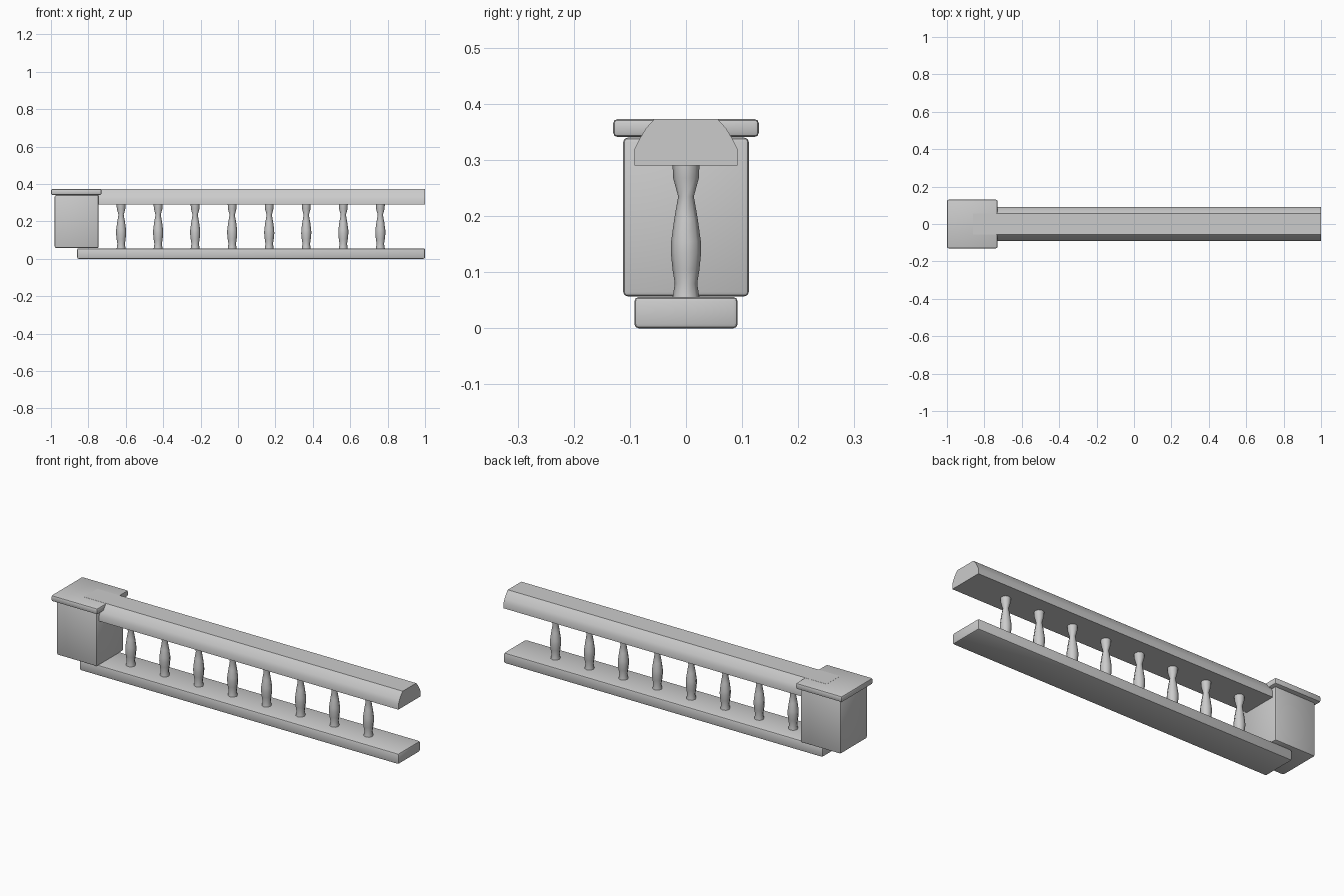
import bpy, bmesh, math

if "Cube" in bpy.data.objects:
    bpy.data.objects.remove(bpy.data.objects["Cube"])


def finish(name, bm, smooth_angle=30):
    bmesh.ops.recalc_face_normals(bm, faces=bm.faces)
    me = bpy.data.meshes.new(name)
    bm.to_mesh(me)
    bm.free()
    ob = bpy.data.objects.new(name, me)
    bpy.context.collection.objects.link(ob)
    bpy.ops.object.select_all(action='DESELECT')
    ob.select_set(True)
    bpy.context.view_layer.objects.active = ob
    bpy.ops.object.shade_smooth_by_angle(angle=math.radians(smooth_angle))
    return ob


def box(name, x0, x1, half_y, z0, z1, bevel):
    bm = bmesh.new()
    bmesh.ops.create_cube(bm, size=1)
    for v in bm.verts:
        v.co = ((x0 + x1) / 2 + v.co.x * (x1 - x0), v.co.y * 2 * half_y,
                (z0 + z1) / 2 + v.co.z * (z1 - z0))
    bmesh.ops.bevel(bm, geom=bm.edges[:], offset=bevel, segments=2,
                    profile=0.5, affect='EDGES')
    return finish(name, bm)


def baluster(name, x, profile, sides=8):
    bm = bmesh.new()
    rings = []
    for r, z in profile:
        rings.append([bm.verts.new((x + r * math.cos(math.tau * i / sides),
                                    r * math.sin(math.tau * i / sides), z))
                      for i in range(sides)])
    for a, b in zip(rings, rings[1:]):
        for i in range(sides):
            j = (i + 1) % sides
            bm.faces.new((a[i], a[j], b[j], b[i]))
    bm.faces.new(rings[0])
    bm.faces.new(rings[-1])
    return finish(name, bm, 50)


# Bottom rail, end post and its cap
box("bottom_rail", -0.86, 1.0, 0.092, 0.0, 0.056, 0.008)
box("end_post", -0.98, -0.745, 0.112, 0.057, 0.34, 0.008)
box("post_cap", -1.0, -0.73, 0.13, 0.341, 0.373, 0.008)

# Handrail: rounded-shoulder profile extruded along x
half = [(0.092, 0.29), (0.092, 0.319), (0.083, 0.337), (0.071, 0.357), (0.056, 0.3735)]
outline = half + [(-y, z) for y, z in reversed(half)]
bm = bmesh.new()
face = bm.faces.new([bm.verts.new((-0.86, y, z)) for y, z in outline])
ext = bmesh.ops.extrude_face_region(bm, geom=[face], use_keep_orig=True)
for v in ext["geom"]:
    if isinstance(v, bmesh.types.BMVert):
        v.co.x = 1.0
finish("handrail", bm)

# Turned balusters
profile = [(0.024, 0.054), (0.020, 0.080), (0.024, 0.105), (0.027, 0.135),
           (0.0265, 0.155), (0.021, 0.195), (0.014, 0.235), (0.023, 0.268),
           (0.024, 0.292)]
for n in range(8):
    baluster(f"baluster_{n + 1}", -0.625 + n * 0.198, profile)
